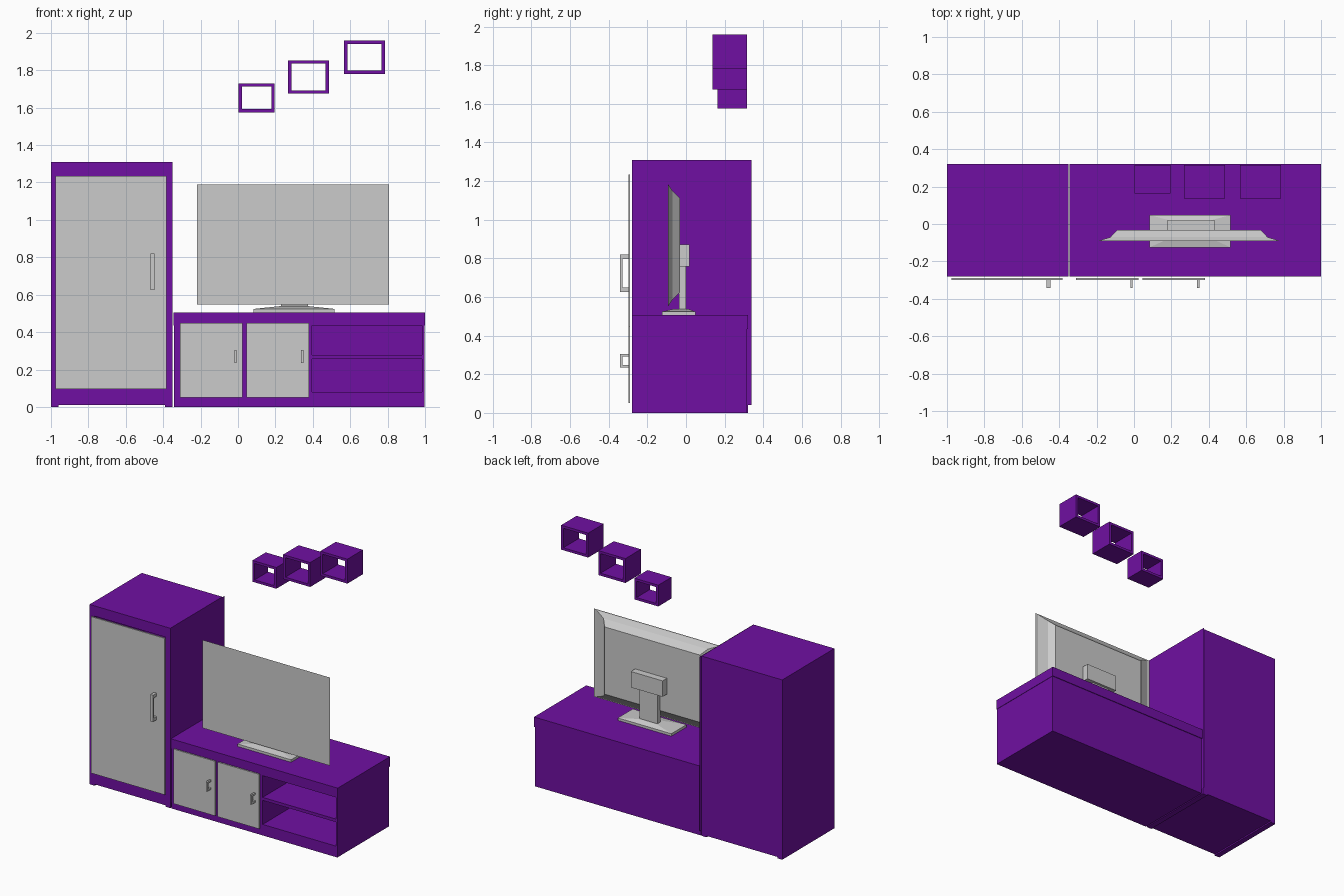
import bpy, bmesh
from mathutils import Vector

if "Cube" in bpy.data.objects:
    bpy.data.objects.remove(bpy.data.objects["Cube"])

purple = bpy.data.materials.new("purple_lacquer")
purple.diffuse_color = (0.16, 0.005, 0.36, 1)
purple.use_nodes = True
purple.node_tree.nodes["Principled BSDF"].inputs["Base Color"].default_value = purple.diffuse_color


def finish(name, bm, mat):
    me = bpy.data.meshes.new(name)
    bm.normal_update()
    bm.to_mesh(me)
    bm.free()
    ob = bpy.data.objects.new(name, me)
    bpy.context.collection.objects.link(ob)
    if mat:
        me.materials.append(mat)
    return ob


def boxes(name, specs, mat=None):
    """One object made of boxes, each (x0, x1, y0, y1, z0, z1)."""
    bm = bmesh.new()
    for x0, x1, y0, y1, z0, z1 in specs:
        c = Vector((x0 + x1, y0 + y1, z0 + z1)) / 2
        vs = bmesh.ops.create_cube(bm, size=1)["verts"]
        for v in vs:
            v.co = Vector((v.co.x * (x1 - x0), v.co.y * (y1 - y0), v.co.z * (z1 - z0))) + c
    return finish(name, bm, mat)


def loft(name, rings, mat=None):
    """Skin a stack of four-point rings and cap both ends."""
    bm = bmesh.new()
    loops = [[bm.verts.new(p) for p in r] for r in rings]
    for a, b in zip(loops, loops[1:]):
        for i in range(4):
            j = (i + 1) % 4
            bm.faces.new((a[i], a[j], b[j], b[i]))
    bm.faces.new(loops[0][::-1])
    bm.faces.new(loops[-1])
    bmesh.ops.recalc_face_normals(bm, faces=bm.faces)
    return finish(name, bm, mat)


def sheet(name, pts, mat=None):
    bm = bmesh.new()
    bm.faces.new([bm.verts.new(p) for p in pts])
    return finish(name, bm, mat)


def handle(name, x0, x1, z0, z1, t):
    """C-shaped pull: outer bar and two posts."""
    boxes(name, [(x0, x1, -0.342, -0.328, z0, z1),
                 (x0, x1, -0.328, -0.298, z0, z0 + t),
                 (x0, x1, -0.328, -0.298, z1 - t, z1)])


F, B = -0.28, 0.32  # cabinet front and back

# Tall cabinet
boxes("tall_cabinet", [
    (-1.0, -0.96, F, B, 0, 1.31), (-0.39, -0.35, F, B, 0, 1.31),
    (-0.96, -0.39, F, B, 1.235, 1.31), (-0.96, -0.39, F, B, 0.01, 0.095),
    (-0.96, -0.39, B - 0.02, B, 0.095, 1.235)], purple)
sheet("tall_cabinet_side_skin", [(-0.347, -0.28, 0.04), (-0.347, 0.338, 0.04),
                                 (-0.347, 0.338, 1.31), (-0.347, -0.28, 1.31)], purple)
boxes("tall_door", [(-0.977, -0.382, -0.299, -0.289, 0.095, 1.235)])
handle("tall_door_handle", -0.467, -0.446, 0.625, 0.82, 0.024)

# Low media cabinet with doors and open niche
boxes("low_cabinet_top", [(-0.345, 1.0, F, 0.322, 0.435, 0.506)], purple)
boxes("low_cabinet_body", [
    (-0.342, 0.997, F, 0.317, 0, 0.08),
    (-0.342, -0.305, F, 0.317, 0.08, 0.435),
    (0.02, 0.05, F, 0.3, 0.08, 0.435),
    (0.375, 0.395, F, 0.3, 0.08, 0.435),
    (0.985, 0.997, F, 0.317, 0.08, 0.435),
    (-0.305, 0.985, 0.3, 0.317, 0.08, 0.435)], purple)
boxes("niche_shelf", [(0.395, 0.985, F, 0.3, 0.255, 0.277)], purple)
for i, x in enumerate((-0.31, 0.046)):
    boxes(f"low_door_{i + 1}", [(x, x + 0.333, -0.299, -0.289, 0.05, 0.448)])
    handle(f"low_door_handle_{i + 1}", x + 0.29, x + 0.303, 0.235, 0.305, 0.013)

# Open cube shelves on the wall
for i, (x0, x1, y0, z0, z1) in enumerate([(0.003, 0.196, 0.162, 1.575, 1.73),
                                          (0.268, 0.486, 0.137, 1.675, 1.853),
                                          (0.568, 0.786, 0.137, 1.78, 1.958)]):
    t, y1 = 0.018, 0.315
    boxes(f"wall_cube_{i + 1}", [
        (x0, x0 + t, y0, y1, z0, z1), (x1 - t, x1, y0, y1, z0, z1),
        (x0 + t, x1 - t, y0, y1, z0, z0 + t), (x0 + t, x1 - t, y0, y1, z1 - t, z1)], purple)

# Television: flat screen, stepped back shell
CX, CZ = 0.294, 0.868


def upright(y, hx, hz):
    return [(CX - hx, y, CZ - hz), (CX + hx, y, CZ - hz),
            (CX + hx, y, CZ + hz), (CX - hx, y, CZ + hz)]


def flat(z, hx, y0, y1):
    cx = 0.3
    return [(cx - hx, y0, z), (cx + hx, y0, z), (cx + hx, y1, z), (cx - hx, y1, z)]


sheet("screen", upright(-0.094, 0.513, 0.321))
loft("screen_shell", [upright(-0.092, 0.49, 0.315), upright(-0.07, 0.42, 0.283),
                      upright(-0.032, 0.384, 0.245)])
boxes("screen_mount", [(0.176, 0.432, -0.04, 0.018, 0.757, 0.873)])
boxes("stand_neck", [(0.23, 0.375, -0.036, 0.0, 0.535, 0.76)])
loft("stand_base", [flat(0.506, 0.216, -0.125, 0.048), flat(0.524, 0.216, -0.125, 0.048),
                    flat(0.539, 0.075, -0.06, 0.01)])
